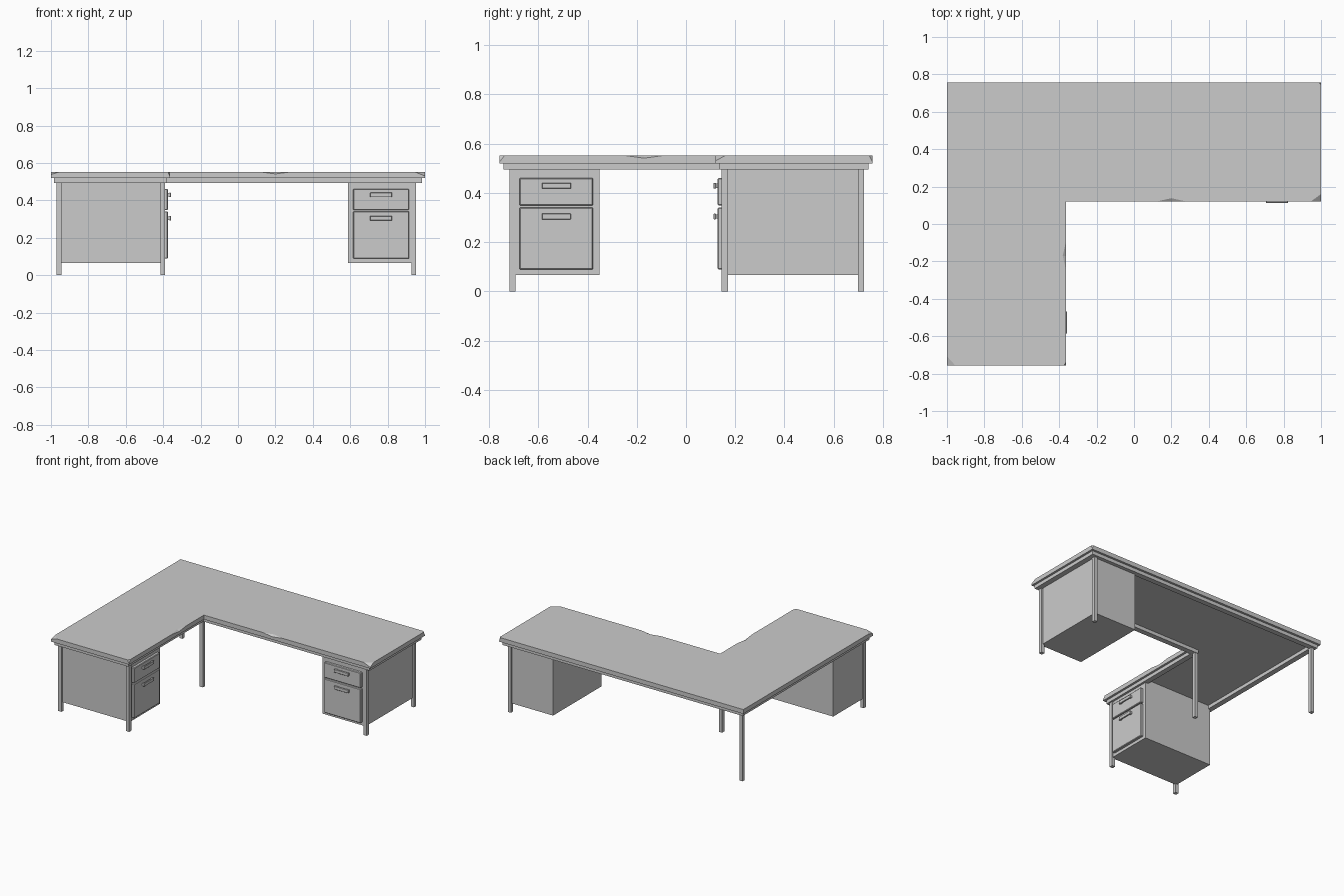
import bpy, bmesh
from math import radians
from mathutils import Matrix, Vector

if "Cube" in bpy.data.objects:
    bpy.data.objects.remove(bpy.data.objects["Cube"])

YE = 0.757                      # half depth of the desk
TOP, MID, LOW = 0.552, 0.52, 0.494


def make_object(name, bm):
    bmesh.ops.recalc_face_normals(bm, faces=bm.faces)
    me = bpy.data.meshes.new(name)
    bm.to_mesh(me)
    bm.free()
    ob = bpy.data.objects.new(name, me)
    bpy.context.collection.objects.link(ob)
    return ob


def box(name, lo, hi, bevel=0.0, matrix=Matrix()):
    lo, hi = Vector(lo), Vector(hi)
    bm = bmesh.new()
    bmesh.ops.create_cube(bm, size=1)
    bmesh.ops.scale(bm, vec=hi - lo, verts=bm.verts)
    bmesh.ops.translate(bm, vec=(lo + hi) / 2, verts=bm.verts)
    if bevel:
        bmesh.ops.bevel(bm, geom=bm.edges[:], offset=bevel, segments=1, affect='EDGES')
    bm.transform(matrix)
    return make_object(name, bm)


def l_outline(d):
    """L-shaped outline, inset by d."""
    return [(-1 + d, -YE + d), (-0.363 - d, -YE + d), (-0.363 - d, 0.12 + d),
            (1 - d, 0.12 + d), (1 - d, YE - d), (-1 + d, YE - d)]


# Worktop slab
bm = bmesh.new()
face = bm.faces.new([bm.verts.new((x, y, MID)) for x, y in l_outline(0)])
ext = bmesh.ops.extrude_face_region(bm, geom=[face], use_keep_orig=True)
bmesh.ops.translate(bm, vec=(0, 0, TOP - MID),
                    verts=[v for v in ext['geom'] if isinstance(v, bmesh.types.BMVert)])
worktop = make_object("worktop", bm)

# Worn chips along the top edges, cut with small diamonds: centre, half sizes
chips = [((1, 0.12), (0.055, 0.04, 0.022)),
         ((-1, -YE), (0.045, 0.05, 0.014)),
         ((-0.363, -YE), (0.012, 0.02, 0.025)),
         ((1, YE), (0.012, 0.012, 0.025)),
         ((0.2, 0.12), (0.08, 0.018, 0.011)),
         ((-0.363, -0.17), (0.018, 0.08, 0.011))]
bm = bmesh.new()
for (x, y), size in chips:
    m = Matrix.Translation((x, y, TOP)) @ Matrix.Diagonal((*size, 1))
    bmesh.ops.create_uvsphere(bm, u_segments=4, v_segments=2, radius=1, matrix=m)
cutter = make_object("chip_cutter", bm)
cutter.hide_render = True
mod = worktop.modifiers.new("chips", 'BOOLEAN')
mod.operation, mod.solver, mod.object = 'DIFFERENCE', 'EXACT', cutter
bpy.context.view_layer.objects.active = worktop
bpy.ops.object.modifier_apply(modifier=mod.name)
bpy.data.objects.remove(cutter)

# Frame under the worktop: an open rim following the L
bm = bmesh.new()
rings = [[bm.verts.new((x, y, z)) for x, y in l_outline(d)]
         for d, z in ((0.016, MID), (0.016, LOW), (0.055, LOW), (0.055, MID))]
for a, b in zip(rings, rings[1:] + rings[:1]):
    for i in range(6):
        j = (i + 1) % 6
        bm.faces.new((a[i], a[j], b[j], b[i]))
make_object("under_frame", bm)

# Legs
legs = {"front_left_leg": (-0.957, -0.705), "front_inner_leg": (-0.402, -0.705),
        "corner_leg": (-0.402, 0.158), "back_left_leg": (-0.957, 0.711),
        "right_front_leg": (0.94, 0.158), "right_back_leg": (0.94, 0.711)}
for name, (x, y) in legs.items():
    box(name, (x - 0.013, y - 0.013, 0), (x + 0.013, y + 0.013, LOW + 0.005))


def pedestal(side, matrix):
    """Drawer cabinet; its front is the local plane y = 0, facing -y."""
    box(side + "_cabinet", (-0.176, 0, 0.066), (0.176, 0.565, MID), matrix=matrix)
    for name, z0, z1, hz in (("upper", 0.348, 0.461, 0.429), ("lower", 0.088, 0.341, 0.304)):
        label = f"{side}_{name}_"
        box(label + "drawer", (-0.15, -0.02, z0), (0.15, 0.005, z1), 0.004, matrix)
        box(label + "handle", (-0.059, -0.037, hz - 0.012), (0.059, -0.027, hz + 0.012),
            0.002, matrix)
        for s in (-1, 1):
            box(label + "handle_post", (s * 0.05 - 0.008, -0.03, hz - 0.009),
                (s * 0.05 + 0.008, -0.018, hz + 0.009), matrix=matrix)


# Right cabinet faces the front, left cabinet faces right
pedestal("right", Matrix.Translation((0.765, 0.149, 0)))
pedestal("left", Matrix.Translation((-0.395, -0.527, 0)) @ Matrix.Rotation(radians(90), 4, 'Z'))
